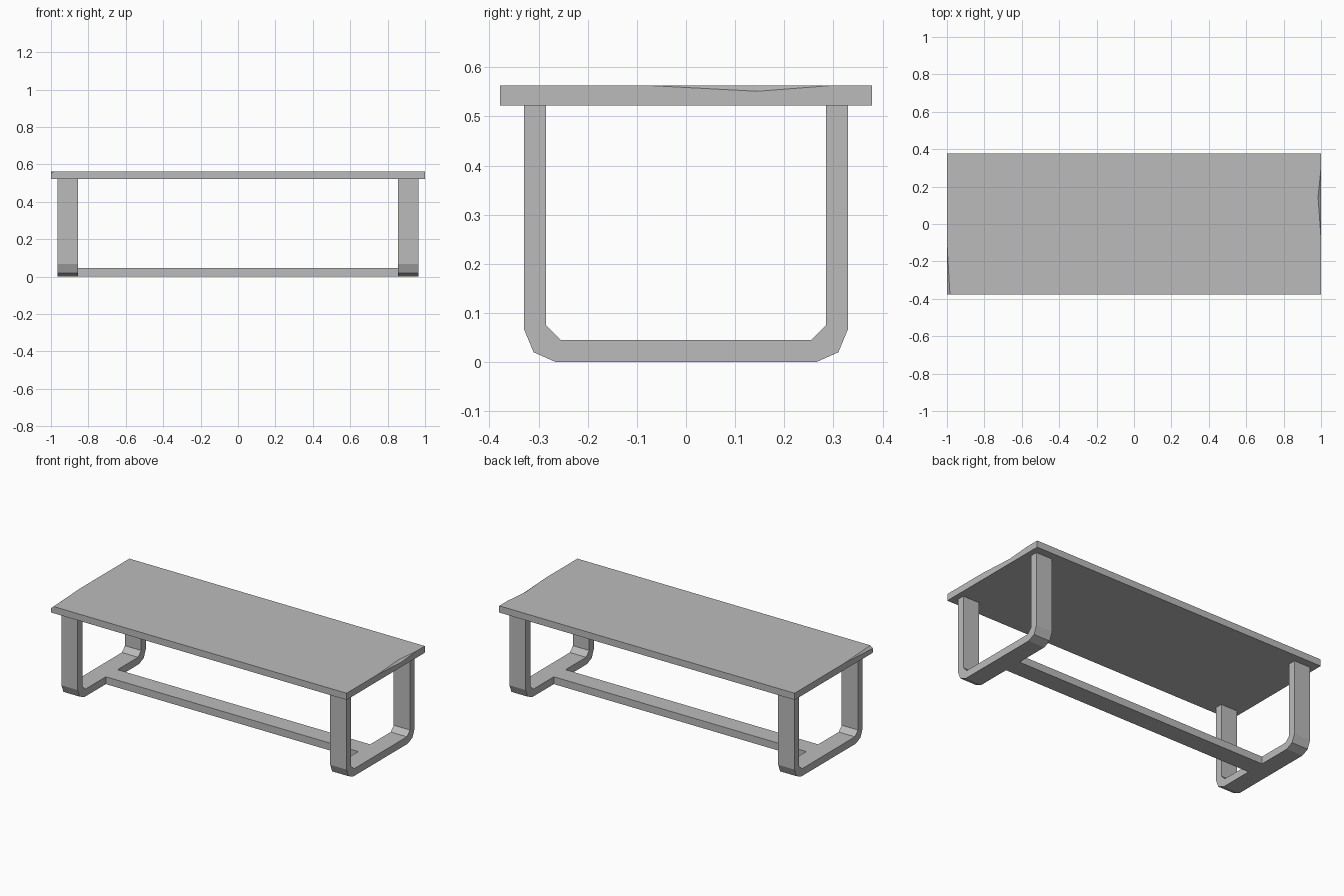
import bpy
import bmesh

cube = bpy.data.objects.get("Cube")
if cube:
    bpy.data.objects.remove(cube, do_unlink=True)

grey = bpy.data.materials.new("plain grey")
grey.use_nodes = True
colour = (0.5, 0.5, 0.5, 1)
grey.diffuse_color = colour
grey.node_tree.nodes["Principled BSDF"].inputs["Base Color"].default_value = colour


def finish(name, bm):
    bmesh.ops.recalc_face_normals(bm, faces=bm.faces)
    mesh = bpy.data.meshes.new(name)
    bm.to_mesh(mesh)
    bm.free()
    mesh.materials.append(grey)
    obj = bpy.data.objects.new(name, mesh)
    bpy.context.collection.objects.link(obj)
    return obj


def extrude_x(name, profile, x0, x1):
    """Extrude a closed (y, z) profile between two x positions."""
    bm = bmesh.new()
    face = bm.faces.new([bm.verts.new((x0, y, z)) for y, z in profile])
    grown = bmesh.ops.extrude_face_region(bm, geom=[face], use_keep_orig=True)["geom"]
    moved = [v for v in grown if isinstance(v, bmesh.types.BMVert)]
    bmesh.ops.translate(bm, vec=(x1 - x0, 0, 0), verts=moved)
    return finish(name, bm)


HALF_X, HALF_Y = 1.0, 0.378
TOP, UNDER = 0.563, 0.522
FRAME_IN, FRAME_OUT = 0.855, 0.965
BAR_TOP = 0.045

# Table top: a thin slab with a chipped right edge and a chipped front corner
bm = bmesh.new()
corners = {}
for sx, x in (("r", -HALF_X), ("l", HALF_X)):
    for sy, y in (("f", -HALF_Y), ("b", HALF_Y)):
        corners["under_" + sx + sy] = (x, y, UNDER)
        corners["top_" + sx + sy] = (x, y, TOP)
corners.update(
    top_rf=(-0.984, -HALF_Y, TOP),
    corner_low=(-HALF_X, -HALF_Y, 0.549),
    corner_end=(-HALF_X, -0.1, TOP),
    dent_front=(HALF_X, -0.08, TOP),
    dent_back=(HALF_X, 0.3, TOP),
    dent_in=(0.984, 0.145, TOP),
    dent_low=(HALF_X, 0.145, 0.551),
)
v = {key: bm.verts.new(co) for key, co in corners.items()}
for outline in (
    "under_rf under_rb under_lb under_lf",
    "top_rf top_lf dent_front dent_in dent_back top_lb top_rb corner_end",
    "under_rf under_lf top_lf top_rf corner_low",
    "under_lb under_rb top_rb top_lb",
    "under_lf under_lb top_lb dent_back dent_low dent_front top_lf",
    "under_rb under_rf corner_low corner_end top_rb",
    "corner_low top_rf corner_end",
    "dent_front dent_low dent_in",
    "dent_low dent_back dent_in",
):
    bm.faces.new([v[key] for key in outline.split()])
finish("table_top", bm)

# U-shaped leg frames, one at each end
half = [(0.285, UNDER), (0.33, UNDER), (0.33, 0.068), (0.31, 0.02), (0.265, 0)]
inner = [(0.255, BAR_TOP), (0.285, 0.075)]
outer_path = half + [(-y, z) for y, z in reversed(half)]
inner_path = [(-y, z) for y, z in reversed(inner)] + inner
for side, sign in (("left", 1), ("right", -1)):
    extrude_x(side + "_leg_frame", outer_path + inner_path,
              sign * FRAME_IN, sign * FRAME_OUT)

# Long floor bar joining the two frames
extrude_x("floor_bar",
          [(-0.057, 0), (0.057, 0), (0.057, BAR_TOP), (-0.057, BAR_TOP)],
          -FRAME_IN, FRAME_IN)
